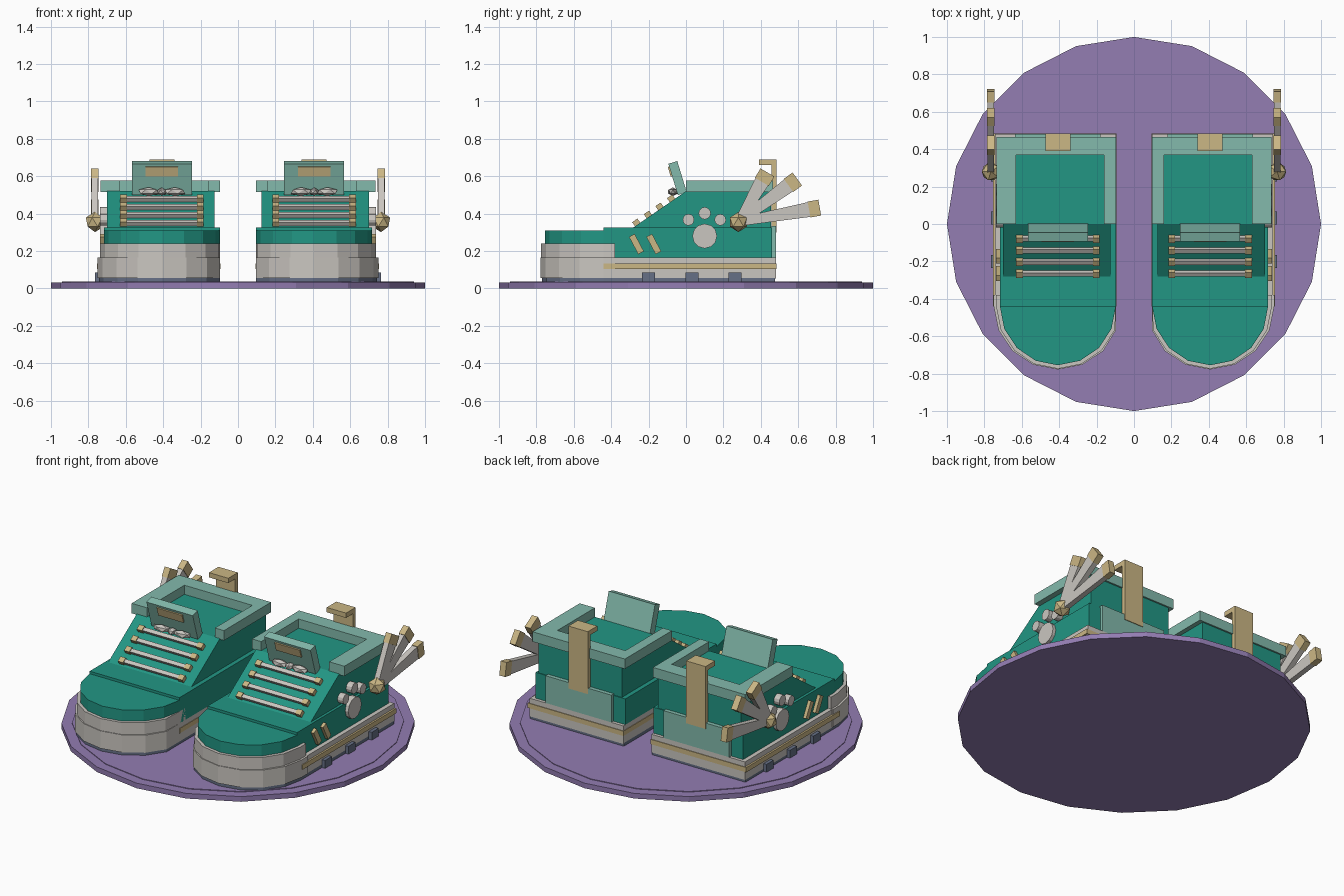
import bpy, bmesh, math
from mathutils import Matrix, Vector

if "Cube" in bpy.data.objects:
    bpy.data.objects.remove(bpy.data.objects["Cube"])

CX = 0.407      # centre line of one shoe
INNER = 0.097   # inner side of the shoe


def material(name, rgb):
    m = bpy.data.materials.new(name)
    lin = [((c / 255 + 0.055) / 1.055) ** 2.4 for c in rgb]
    m.diffuse_color = (*lin, 1)
    m.use_nodes = True
    m.node_tree.nodes["Principled BSDF"].inputs["Base Color"].default_value = m.diffuse_color
    return m


TEAL = material("teal", (34, 150, 132))
MINT = material("pale_teal", (131, 186, 172))
CREAM = material("warm_grey", (202, 198, 192))
TAN = material("tan", (203, 183, 133))
SLATE = material("slate", (102, 112, 134))
PURPLE = material("purple", (147, 125, 178))


def finish(bm, name, mats, mirror=True):
    bmesh.ops.recalc_face_normals(bm, faces=bm.faces)
    me = bpy.data.meshes.new(name)
    bm.to_mesh(me)
    bm.free()
    ob = bpy.data.objects.new(name, me)
    bpy.context.collection.objects.link(ob)
    for m in mats:
        me.materials.append(m)
    if mirror:
        mod = ob.modifiers.new("pair", 'MIRROR')
        mod.use_mirror_merge = False
    return ob


def add_box(bm, centre, size, rot=None, mat=0):
    M = Matrix.Translation(centre) @ (rot or Matrix()) @ Matrix.Diagonal((*size, 1))
    verts = bmesh.ops.create_cube(bm, size=1, matrix=M)['verts']
    for f in {f for v in verts for f in v.link_faces}:
        f.material_index = mat
    return verts


def box(name, mat, lo, hi):
    bm = bmesh.new()
    lo, hi = Vector(lo), Vector(hi)
    add_box(bm, (lo + hi) / 2, hi - lo)
    return finish(bm, name, [mat])


def prism(name, mat, pts, offset):
    bm = bmesh.new()
    f = bm.faces.new([bm.verts.new(p) for p in pts])
    ext = bmesh.ops.extrude_face_region(bm, geom=[f])['geom']
    bmesh.ops.translate(bm, vec=offset, verts=[v for v in ext if isinstance(v, bmesh.types.BMVert)])
    return finish(bm, name, [mat])


def foot_slab(name, mat, rx, ry, back, z0, z1):
    # straight heel end, round toe, flat along the inner side
    arc = [(CX + rx * math.cos(a), -0.44 - ry * math.sin(a))
           for a in (math.pi * i / 8 for i in range(9))]
    pts = [(CX + rx, back)] + arc + [(CX - rx, back)]
    return prism(name, mat, [(max(x, INNER), y, z0) for x, y in pts], (0, 0, z1 - z0))


# Round stand
for name, r, z0, z1 in (("stand", 1, 0, 0.032), ("stand_top", 0.94, 0.03, 0.036)):
    bm = bmesh.new()
    bmesh.ops.create_cone(bm, cap_ends=True, segments=20, radius1=r, radius2=r, depth=z1 - z0,
                          matrix=Matrix.Translation((0, 0, (z0 + z1) / 2)))
    finish(bm, name, [PURPLE], mirror=False)

# Sole layers and toe
foot_slab("outsole", SLATE, 0.337, 0.33, 0.475, 0.034, 0.056)
foot_slab("midsole", CREAM, 0.337, 0.33, 0.48, 0.052, 0.165)
foot_slab("toe_bumper_lower", CREAM, 0.343, 0.338, -0.38, 0.056, 0.165)
foot_slab("toe_bumper_upper", CREAM, 0.33, 0.334, -0.38, 0.16, 0.24)
foot_slab("toe_cap", TEAL, 0.31, 0.315, -0.40, 0.16, 0.31)
box("sole_stripe", TAN, (INNER - 0.003, -0.44, 0.104), (0.755, 0.484, 0.134))
bm = bmesh.new()
for y in (-0.2, 0.032, 0.262):
    add_box(bm, (0.735, y, 0.06), (0.06, 0.068, 0.05))
finish(bm, "sole_lugs", [SLATE])

# Upper: low body and narrower sloped ankle
box("lower_body", TEAL, (INNER, -0.44, 0.16), (0.717, 0.46, 0.326))
prism("ankle", TEAL, [(0.125, y, z) for y, z in
                      ((-0.29, 0.32), (0, 0.52), (0.455, 0.52), (0.455, 0.32))], (0.575, 0, 0))

# U-shaped collar
prism("collar", MINT, [(x, y, 0.515) for x, y in
                       ((INNER, 0), (0.16, 0), (0.16, 0.37), (0.63, 0.37),
                        (0.63, 0), (0.735, 0), (0.735, 0.465), (INNER, 0.465))], (0, 0, 0.062))

# Heel plate and pull strap with a hooked top
box("heel_plate", MINT, (0.18, 0.455, 0.165), (0.635, 0.48, 0.335))
prism("heel_strap", TAN, [(CX - 0.067, y, z) for y, z in
                          ((0.458, 0.3), (0.484, 0.3), (0.484, 0.69), (0.39, 0.69),
                           (0.39, 0.66), (0.458, 0.66))], (0.134, 0, 0))

# Tongue leaning forward, with a label plate
tilt = Matrix.Rotation(math.radians(17), 4, 'X')
bm = bmesh.new()
add_box(bm, (CX, -0.045, 0.59), (0.32, 0.05, 0.175), tilt)
finish(bm, "tongue", [MINT])
bm = bmesh.new()
add_box(bm, Vector((CX, -0.045, 0.59)) + tilt @ Vector((0, -0.028, 0.045)), (0.175, 0.009, 0.055), tilt)
finish(bm, "tongue_label", [TAN])

# Bow under the tongue
bm = bmesh.new()
for dx, s in ((-0.07, (0.06, 0.026, 0.024)), (0, (0.026, 0.03, 0.022)), (0.07, (0.06, 0.026, 0.024))):
    bmesh.ops.create_icosphere(bm, subdivisions=1, radius=1,
                               matrix=Matrix.Translation((CX + dx, -0.07, 0.517)) @ Matrix.Diagonal((*s, 1)))
finish(bm, "bow", [CREAM])

# Laces with end caps, lying along the slope
slope = Matrix.Rotation(math.atan2(0.2, 0.29), 4, 'X')
bm = bmesh.new()
for i in range(4):
    y = -0.078 - 0.062 * i
    z = 0.532 + 0.69 * y
    add_box(bm, (CX, y, z), (0.38, 0.024, 0.024), slope)
    for s in (-1, 1):
        add_box(bm, (CX + s * 0.205, y, z), (0.036, 0.034, 0.034), slope, 1)
finish(bm, "laces", [CREAM, TAN])

# Two slanted side bars
bm = bmesh.new()
for y in (-0.265, -0.172):
    add_box(bm, (0.722, y, 0.237), (0.03, 0.034, 0.105), Matrix.Rotation(math.radians(28), 4, 'X'))
finish(bm, "side_bars", [TAN])

# Paw emblem
bm = bmesh.new()
for y, z, r in ((0.10, 0.28, 0.066), (0.013, 0.367, 0.031), (0.10, 0.402, 0.033), (0.183, 0.367, 0.031)):
    bmesh.ops.create_cone(bm, cap_ends=True, segments=12, radius1=r, radius2=r, depth=0.05,
                          matrix=Matrix.Translation((0.713, y, z)) @ Matrix.Rotation(math.pi / 2, 4, 'Y'))
finish(bm, "paw_emblem", [CREAM])

# Bead and three flared feathers with tips
bead = Vector((0.765, 0.28, 0.355))
bm = bmesh.new()
bmesh.ops.create_icosphere(bm, subdivisions=1, radius=0.054, matrix=Matrix.Translation(bead))
finish(bm, "bead", [TAN])
bm = bmesh.new()
for ey, ez in ((0.435, 0.62), (0.595, 0.585), (0.715, 0.432)):
    d = Vector((0, ey, ez)) - Vector((0, bead.y, bead.z))
    length = d.length
    rot = Matrix.Rotation(-math.atan2(d.y, d.z), 4, 'X')
    u = d.normalized()
    shaft = length - 0.055
    verts = add_box(bm, bead + u * shaft / 2, (0.034, 0.08, shaft), rot)
    for v in verts:   # narrow the root
        if (v.co - bead).dot(u) < shaft / 2:
            v.co.yz = (bead + (v.co - bead) * 0.55).yz
    add_box(bm, bead + u * (length - 0.029), (0.04, 0.086, 0.058), rot, 1)
finish(bm, "feathers", [CREAM, TAN])
